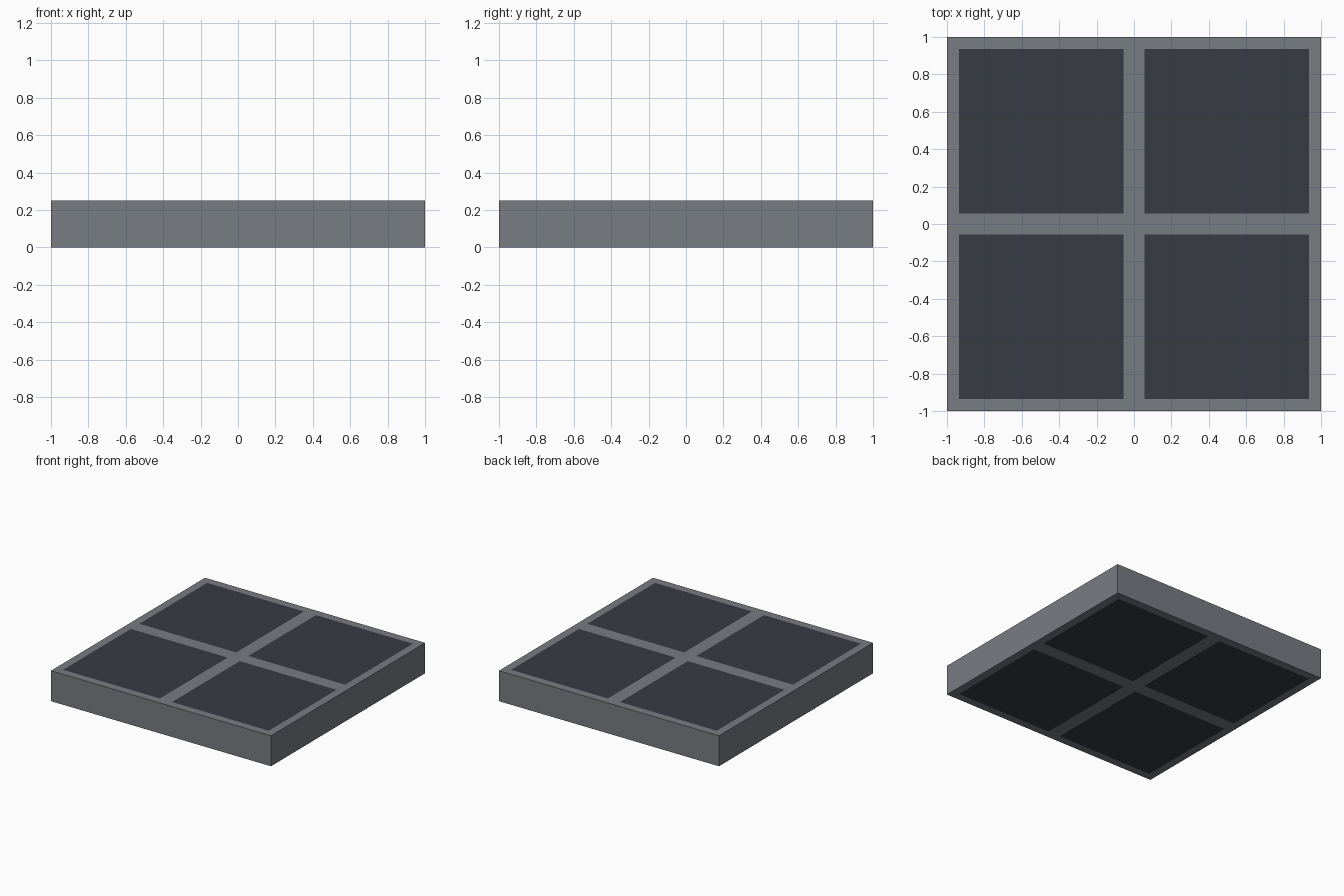
import bpy, bmesh
from mathutils import Vector

if "Cube" in bpy.data.objects:
    bpy.data.objects.remove(bpy.data.objects["Cube"])

HEIGHT = 0.25
INNER, OUTER = 0.055, 0.935   # extent of each square panel from the centre


def material(name, rgb):
    mat = bpy.data.materials.new(name)
    mat.diffuse_color = (*rgb, 1)
    mat.use_nodes = True
    mat.node_tree.nodes["Principled BSDF"].inputs["Base Color"].default_value = mat.diffuse_color
    return mat


# Solid slab standing on the ground
bm = bmesh.new()
bmesh.ops.create_cube(bm, size=1)
bmesh.ops.scale(bm, vec=(2, 2, HEIGHT), verts=bm.verts)
bmesh.ops.translate(bm, vec=(0, 0, HEIGHT / 2), verts=bm.verts)

# Cut the frame and cross-bar lines in both directions
for axis in (Vector((1, 0, 0)), Vector((0, 1, 0))):
    for d in (-OUTER, -INNER, INNER, OUTER):
        bmesh.ops.bisect_plane(bm, geom=bm.verts[:] + bm.edges[:] + bm.faces[:],
                               plane_co=axis * d, plane_no=axis)

# Four flush dark panels on the top and on the underside
for face in bm.faces:
    c = face.calc_center_median()
    is_panel = abs(face.normal.z) > 0.9 and all(INNER < abs(v) < OUTER for v in c.xy)
    face.material_index = int(is_panel)

mesh = bpy.data.meshes.new("panelled_slab")
bm.to_mesh(mesh)
bm.free()
mesh.materials.append(material("frame_grey", (0.19, 0.20, 0.225)))
mesh.materials.append(material("panel_dark", (0.040, 0.043, 0.060)))
slab = bpy.data.objects.new("panelled_slab", mesh)
bpy.context.collection.objects.link(slab)
